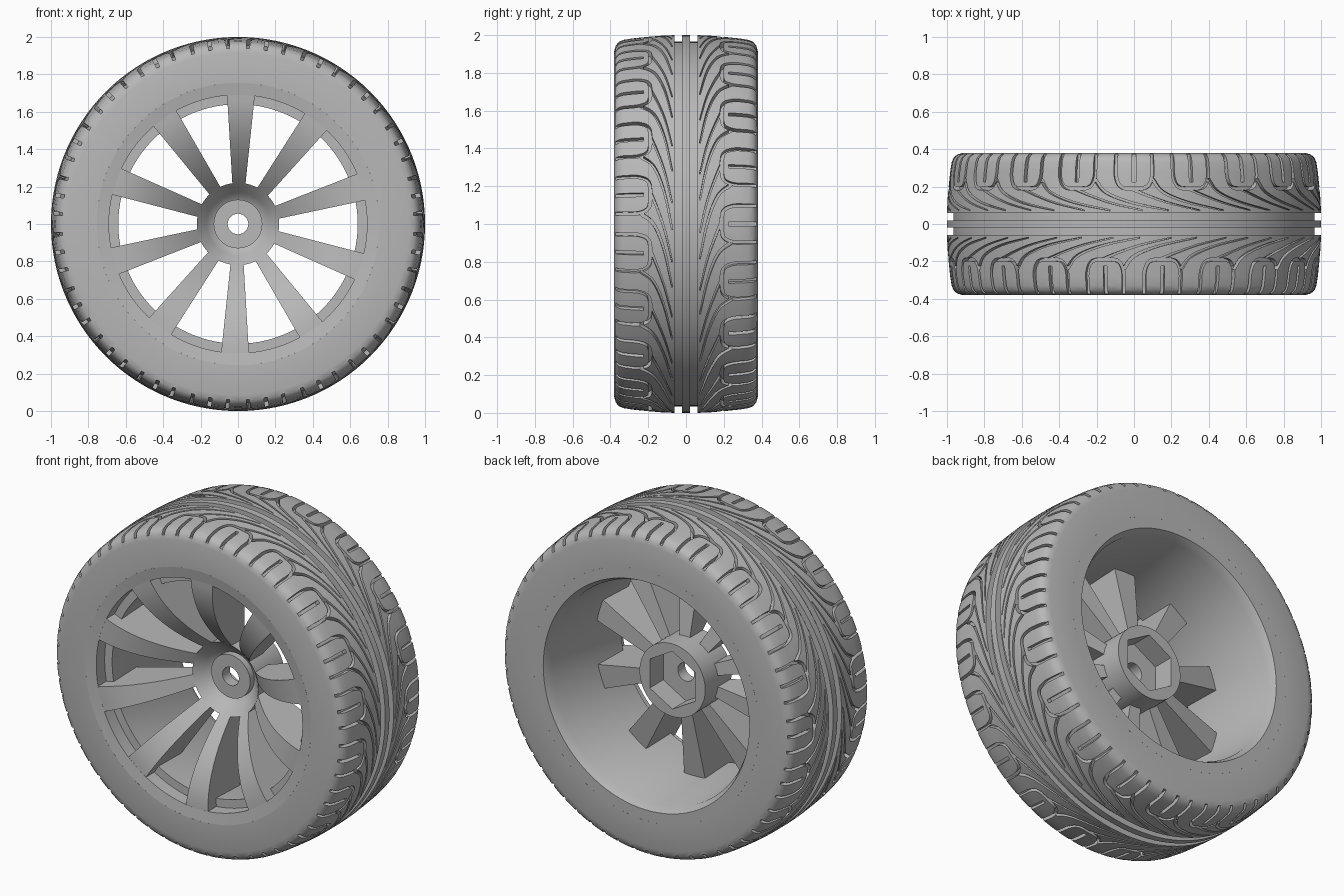
import bpy, bmesh, math
from mathutils import Matrix, Vector

if "Cube" in bpy.data.objects:
    bpy.data.objects.remove(bpy.data.objects["Cube"])

grey = bpy.data.materials.new("plain_grey")
grey.diffuse_color = (0.48, 0.48, 0.48, 1)
grey.use_nodes = True
grey.node_tree.nodes["Principled BSDF"].inputs["Base Color"].default_value = grey.diffuse_color
TAU = 2 * math.pi
PERIODS = 20
P = TAU / PERIODS          # angle of one tread block


def pos(a, r, y):
    """Point at clockwise angle a, radius r, along the axle y."""
    return (r * math.sin(a), y, r * math.cos(a))


def make_object(name, bm, recalc=True):
    if recalc:
        bmesh.ops.recalc_face_normals(bm, faces=bm.faces)
    me = bpy.data.meshes.new(name)
    bm.to_mesh(me)
    bm.free()
    ob = bpy.data.objects.new(name, me)
    bpy.context.collection.objects.link(ob)
    return ob


def finish(ob, angle=30):
    ob.location.z = 1
    ob.data.materials.clear()
    ob.data.materials.append(grey)
    bpy.ops.object.select_all(action='DESELECT')
    ob.select_set(True)
    bpy.context.view_layer.objects.active = ob
    bpy.ops.object.shade_smooth_by_angle(angle=math.radians(angle))


def sweep(profile, start, end, segs):
    """Sweep a closed (y, r) profile about the axle."""
    bm = bmesh.new()
    full = abs(end - start - TAU) < 1e-6
    rings = [[bm.verts.new(pos(start + (end - start) * i / segs, r, y)) for y, r in profile]
             for i in range(segs if full else segs + 1)]
    n = len(profile)
    for i in range(segs):
        a, b = rings[i], rings[(i + 1) % len(rings)]
        for j in range(n):
            k = (j + 1) % n
            bm.faces.new((a[j], a[k], b[k], b[j]))
    if not full:
        bm.faces.new(rings[0])
        bm.faces.new(rings[-1])
    return bm


def cut(ob, cutters):
    """Subtract the cutters, then remove them."""
    for c in cutters:
        c.hide_render = True
        m = ob.modifiers.new("cut", 'BOOLEAN')
        m.operation, m.solver, m.object = 'DIFFERENCE', 'EXACT', c
    bpy.context.view_layer.update()
    dg = bpy.context.evaluated_depsgraph_get()
    me = bpy.data.meshes.new_from_object(ob.evaluated_get(dg))
    ob.modifiers.clear()
    ob.data = me
    for c in cutters:
        bpy.data.objects.remove(c)


# ---- Tyre: half of one tread block, grooved, then repeated round and mirrored
OUTER = [(0, 1), (.02, 1), (.02, .965), (.06, .965), (.06, 1), (.13, .997), (.2, .991),
         (.28, .983), (.33, .975), (.355, .965), (.372, .945), (.38, .915)]


def tread_radius(y):
    pts = OUTER[4:]
    for (y0, r0), (y1, r1) in zip(pts, pts[1:]):
        if y <= y1:
            return r0 + (r1 - r0) * (y - y0) / (y1 - y0)
    return pts[-1][1]


def smooth_path(pts, steps=5):
    p = [Vector(q) for q in pts]
    p = [2 * p[0] - p[1]] + p + [2 * p[-1] - p[-2]]
    out = []
    for i in range(1, len(p) - 2):
        a, b, c, d = p[i - 1:i + 3]
        for s in range(steps):
            t = s / steps
            out.append(.5 * (2 * b + (c - a) * t + (2 * a - 5 * b + 4 * c - d) * t * t
                             + (3 * b - a - 3 * c + d) * t ** 3))
    return out + [p[-2]]


def groove(pts, w0, w1, depth, shift):
    """Closed cutter following a path of (angle, y) points."""
    path = smooth_path(pts)
    bm = bmesh.new()
    rings = []
    for i, q in enumerate(path):
        d = (path[min(i + 1, len(path) - 1)] - path[max(i - 1, 0)]).normalized()
        w = (w0 + (w1 - w0) * i / (len(path) - 1)) / 2
        side = Vector((-d.y, d.x)) * w
        ring = []
        for e, top in ((q + side, True), (q + side, False), (q - side, False), (q - side, True)):
            r = 1.05 if top else max(tread_radius(e.y) - depth, .94)
            ring.append(bm.verts.new(pos(e.x + shift, r, e.y)))
        rings.append(ring)
    for a, b in zip(rings, rings[1:]):
        for j in range(4):
            k = (j + 1) % 4
            bm.faces.new((a[j], a[k], b[k], b[j]))
    bm.faces.new(rings[0])
    bm.faces.new(rings[-1])
    return make_object("groove_cutter", bm)


GROOVES = [
    # rounded shoulder block outline, its middle slit, and two sweeping grooves
    ([(-.1, .41), (-.1, .33), (-.098, .25), (-.07, .198), (0, .19),
      (.07, .198), (.098, .25), (.1, .33), (.1, .41)], .018, .018, .032),
    ([(0, .225), (0, .3), (0, .41)], .02, .02, .028),
    ([(.1, .24), (.16, .17), (.3, .115), (.5, .073)], .02, .006, .03),
    ([(-.02, .19), (.08, .15), (.2, .11), (.36, .073)], .014, .005, .026),
]
sector = make_object("tread_sector",
                     sweep(OUTER + [(.38, .755), (0, .755)], -P / 2, P / 2, 6))
cutters = []
for pts, w0, w1, depth in GROOVES:
    for k in range(-2, 3):
        lo, hi = (f(q[0] for q in pts) + k * P for f in (min, max))
        if hi > -P / 2 - .02 and lo < P / 2 + .02:
            cutters.append(groove(pts, w0, w1, depth, k * P))
cut(sector, cutters)

# Drop the joint faces so the blocks weld into one skin
bm = bmesh.new()
bm.from_mesh(sector.data)
joint = []
for f in bm.faces:
    ang = [math.atan2(v.co.x, v.co.z) for v in f.verts]
    if (all(abs(v.co.y) < 1e-4 for v in f.verts) or all(abs(a - P / 2) < 1e-4 for a in ang)
            or all(abs(a + P / 2) < 1e-4 for a in ang)):
        joint.append(f)
bmesh.ops.delete(bm, geom=joint, context='FACES')
half = bpy.data.meshes.new("half_block")
bm.to_mesh(half)
bm.free()
bpy.data.objects.remove(sector)

bm = bmesh.new()
for side in (1, -1):
    for k in range(PERIODS):
        me = half.copy()
        if side < 0:
            me.transform(Matrix.Scale(-1, 4, (0, 1, 0)))
            me.flip_normals()
        me.transform(Matrix.Rotation((k + (.5 if side < 0 else 0)) * P, 4, 'Y'))
        bm.from_mesh(me)
        bpy.data.meshes.remove(me)
bmesh.ops.remove_doubles(bm, verts=bm.verts, dist=2e-5)
finish(make_object("tyre", bm, recalc=False))
bpy.data.meshes.remove(half)

# ---- Rim barrel with front step and rear lip
finish(make_object("rim_barrel", sweep(
    [(-.38, .755), (-.37, .69), (-.29, .69), (-.29, .64), (.33, .665), (.38, .69), (.38, .755)],
    0, TAU, 96)))


# ---- Spokes: deep blades with a dished front edge
def dish(r):
    return -.37 + .25 * ((.70 - r) / .48) ** 2


bm = bmesh.new()
N = 12
for s in range(10):
    rot = Matrix.Rotation(math.radians(1.3 + 36 * s), 3, 'Y')
    rings = []
    for i in range(N + 1):
        r = .19 + .51 * i / N
        w = .033 + .042 * i / N
        back = .01 - .08 * i / N
        rings.append([bm.verts.new(rot @ Vector(c)) for c in
                      ((-w, dish(r), r), (w, dish(r), r), (w, back, r), (-w, back, r))])
    for a, b in zip(rings, rings[1:]):
        for j in range(4):
            k = (j + 1) % 4
            bm.faces.new((a[j], a[k], b[k], b[j]))
    bm.faces.new(rings[0])
    bm.faces.new(rings[-1])
finish(make_object("spokes", bm))

# ---- Hub with front boss, axle bore and hexagonal rear socket
hub_profile = [(-.07, .055), (-.07, .13), (dish(.14), .13)]
hub_profile += [(dish(r), r) for r in (.15, .17, .19, .205, .22)]
hub_profile += [(.13, .22), (.13, .055)]
hub = make_object("hub", sweep(hub_profile, 0, TAU, 64))
socket = make_object("socket_cutter", sweep(
    [(0, .0), (0, .175), (.2, .175), (.2, .0)], 0, TAU, 6))
bm = bmesh.new()
ends = [[bm.verts.new(pos(TAU * i / 6, .175, y)) for i in range(6)] for y in (0, .2)]
for i in range(6):
    k = (i + 1) % 6
    bm.faces.new((ends[0][i], ends[0][k], ends[1][k], ends[1][i]))
bm.faces.new(ends[0])
bm.faces.new(ends[1])
bpy.data.objects.remove(socket)
cut(hub, [make_object("socket_cutter", bm)])
finish(hub)
